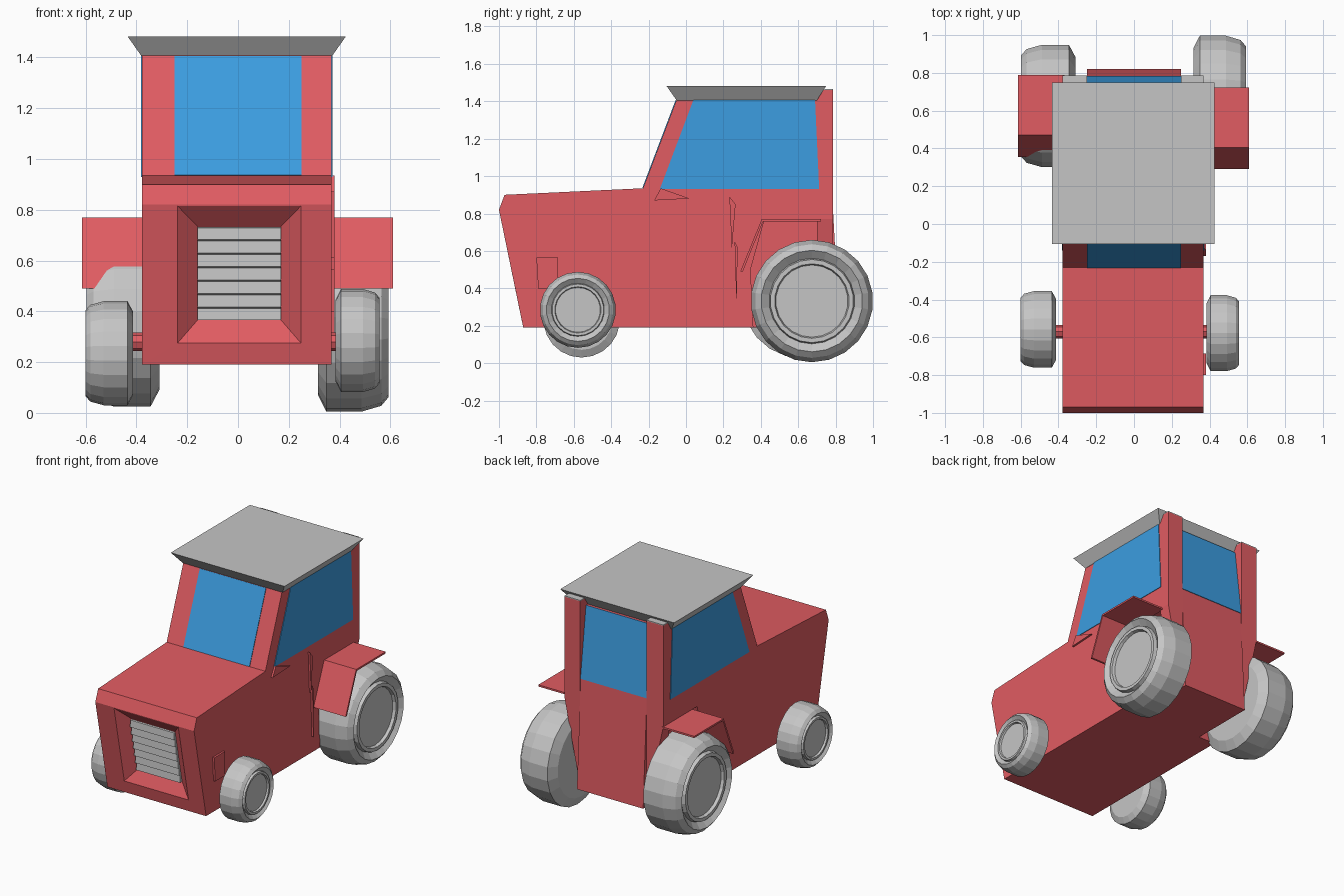
import bpy, bmesh, math
from mathutils import Vector

if "Cube" in bpy.data.objects:
    bpy.data.objects.remove(bpy.data.objects["Cube"])


def material(name, rgb):
    m = bpy.data.materials.new(name)
    m.diffuse_color = (*rgb, 1)
    m.use_nodes = True
    m.node_tree.nodes["Principled BSDF"].inputs["Base Color"].default_value = m.diffuse_color
    return m


RED = material("red paint", (0.75, 0.107, 0.122))
BLUE = material("blue glass", (0.045, 0.34, 0.75))
GREY = material("grey", (0.56, 0.56, 0.56))


def finish(bm, name, mat):
    bmesh.ops.recalc_face_normals(bm, faces=bm.faces)
    me = bpy.data.meshes.new(name)
    bm.to_mesh(me)
    bm.free()
    me.materials.append(mat)
    ob = bpy.data.objects.new(name, me)
    bpy.context.collection.objects.link(ob)
    return ob


def extrude(points, offset):
    """Solid from a closed outline pushed along an offset."""
    bm = bmesh.new()
    face = bm.faces.new([bm.verts.new(p) for p in points])
    new = bmesh.ops.extrude_face_region(bm, geom=[face], use_keep_orig=True)["geom"]
    bmesh.ops.translate(bm, vec=offset, verts=[v for v in new if isinstance(v, bmesh.types.BMVert)])
    bmesh.ops.recalc_face_normals(bm, faces=bm.faces)
    return bm


def side_prism(profile, x0, x1):
    """(y, z) profile extruded from x0 to x1."""
    return extrude([(x0, y, z) for y, z in profile], Vector((x1 - x0, 0, 0)))


XL, XR = -0.378, 0.368


def front_y(z):
    return -1.0 + (0.82 - z) * 0.206


# body with hood, cabin and open wheel wells
bm = side_prism([(-0.87, 0.19), (-1.0, 0.82), (-0.97, 0.9), (-0.23, 0.935), (-0.05, 1.41),
                 (0.715, 1.41), (0.715, 0.77), (0.42, 0.77), (0.345, 0.5), (0.36, 0.19)], XL, XR)
bm.normal_update()
front = min(bm.faces, key=lambda f: f.calc_center_median().y + (0 if f.normal.y < -0.9 and f.normal.z < 0 else 5))
# grille opening: two insets of the front face, the second one sunk in
for x_half, low, high, depth in ((0.243, 0.275, 0.815, 0), (0.165, 0.365, 0.735, 0.06)):
    bmesh.ops.inset_individual(bm, faces=[front], thickness=0.03)
    mid = front.calc_center_median()
    moves = [(v, v.co.x > mid.x, v.co.z > mid.z) for v in front.verts]
    for v, right, top in moves:
        z = high if top else low
        v.co = (0.005 + (x_half if right else -x_half), front_y(z) + depth, z)
finish(bm, "body", RED)

# narrow rear core between the wheels
finish(side_prism([(0.3, 0.19), (0.82, 0.19), (0.78, 0.93), (0.72, 1.41), (0.3, 1.41)], -0.25, 0.25),
       "rear_core", RED)

# grille slats as a stepped louvre
louvre, n = [], 7
for i in range(n):
    z0, z1 = 0.365 + 0.37 * i / n, 0.365 + 0.37 * (i + 1) / n
    louvre += [(front_y(z0) + 0.035, z0), (front_y(z1) + 0.05, z1 - 0.006)]
louvre += [(front_y(0.735) + 0.075, 0.735), (front_y(0.365) + 0.075, 0.365)]
finish(side_prism(louvre, -0.16, 0.17), "grille", GREY)

# rear pillars with caps
for side, s, x in (("left", -1, XL), ("right", 1, XR)):
    inner = 0.25 * s
    outline = [(inner, 1.46), (x, 1.46), (x, 0.77), (inner, 0.19)]
    finish(extrude([(px, 0.70, z) for px, z in outline], Vector((0, 0.085, 0))), side + "_rear_pillar", RED)
    finish(side_prism([(0.70, 1.46), (0.785, 1.46), (0.785, 1.466), (0.70, 1.466)], inner, x),
           side + "_pillar_cap", GREY)

# windows as thin plates
out = Vector((0, -0.935, 0.354)) * 0.004
finish(extrude([(-0.25, -0.23, 0.935), (0.25, -0.23, 0.935), (0.25, -0.052, 1.405), (-0.25, -0.052, 1.405)], out),
       "front_window", BLUE)
finish(extrude([(-0.249, 0.78, 0.93), (0.249, 0.78, 0.93), (0.249, 0.72, 1.41), (-0.249, 0.72, 1.41)],
               Vector((0, 0.004, 0.0005))), "rear_window", BLUE)
glass = [(-0.14, 0.93), (0.04, 1.408), (0.69, 1.408), (0.712, 0.93)]
finish(side_prism(glass, XL, XL - 0.004), "left_window", BLUE)
finish(side_prism(glass, XR, XR + 0.004), "right_window", BLUE)

# roof flaring outwards to the top
bm = extrude([(-0.38, -0.05, 1.405), (0.37, -0.05, 1.405), (0.37, 0.70, 1.405), (-0.38, 0.70, 1.405)],
             Vector((0, 0, 0.078)))
for v in bm.verts:
    if v.co.z > 1.45:
        v.co.x += math.copysign(0.055, v.co.x)
        v.co.y += 0.05 if v.co.y > 0.3 else -0.055
finish(bm, "roof", GREY)

# fenders: folded plates over the rear wheels
for side, y, x0, x1 in (("left", 0.355, -0.614, XL + 0.01), ("right", 0.29, XR - 0.01, 0.61)):
    fold = [(0, 0.49), (0.115, 0.77), (0.433, 0.77), (0.433, 0.758), (0.122, 0.758), (0.014, 0.49)]
    finish(side_prism([(y + a, z) for a, z in fold], x0, x1), side + "_fender", RED)


def wheel(name, x_in, x_out, y, z, r, sides=22):
    """Lathed tyre with a groove and flat hub, outer face at x_out."""
    w = x_out - x_in
    rings = [(0, 0), (0, 0.80), (0.12, 1), (0.62, 1), (0.90, 0.93), (1, 0.83), (0.88, 0.70),
             (0.97, 0.68), (0.97, 0.61), (0.90, 0.59), (0.90, 0)]
    bm = bmesh.new()
    vs = [bm.verts.new((x_in + a * w, y, z + b * r)) for a, b in rings]
    es = [bm.edges.new(p) for p in zip(vs, vs[1:])]
    bmesh.ops.spin(bm, geom=vs + es, cent=(0, y, z), axis=(1, 0, 0), angle=math.tau, steps=sides)
    bmesh.ops.remove_doubles(bm, verts=bm.verts, dist=0.0005)
    finish(bm, name, GREY)


wheel("right_rear_wheel", 0.315, 0.592, 0.673, 0.332, 0.327)
wheel("left_rear_wheel", -0.31, -0.597, 0.625, 0.352, 0.327)
wheel("right_front_wheel", 0.385, 0.557, -0.578, 0.285, 0.203)
wheel("left_front_wheel", -0.413, -0.60, -0.558, 0.235, 0.205)

# front axle stubs
for name, x0, x1, y in (("left_axle", -0.44, -0.34, -0.57), ("right_axle", 0.34, 0.42, -0.57)):
    hexa = [(y + 0.036 * math.cos(math.tau * i / 8), 0.28 + 0.036 * math.sin(math.tau * i / 8)) for i in range(8)]
    finish(side_prism(hexa, x0, x1), name, RED)

# small raised trims on the right side
trims = {
    "side_lamp_box": [(-0.80, 0.565), (-0.685, 0.565), (-0.685, 0.40), (-0.79, 0.40)],
    "upper_door_trim": [(0.232, 0.89), (0.265, 0.85), (0.245, 0.61)],
    "lower_door_trim": [(0.26, 0.65), (0.276, 0.62), (0.27, 0.30)],
    "mirror_base": [(-0.17, 0.87), (-0.135, 0.935), (0.02, 0.88)],
}
for name, outline in trims.items():
    finish(side_prism(outline, XR - 0.005, XR + 0.013), name, RED)
